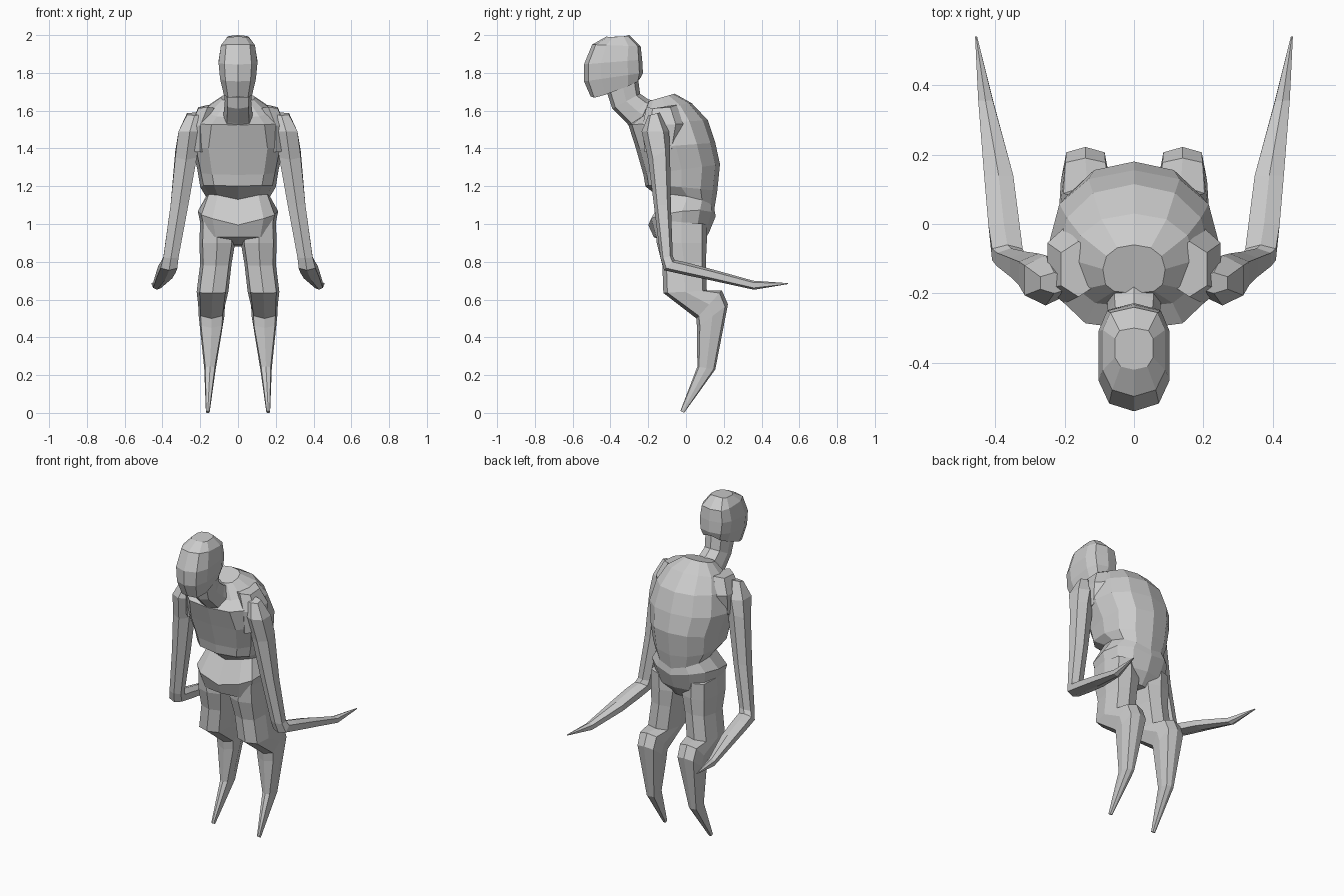
import bpy, bmesh, math

skin = bpy.data.materials.new("plain grey")
skin.diffuse_color = (0.6, 0.6, 0.6, 1)


def power(v, p):
    return math.copysign(abs(v) ** p, v) if abs(v) > 1e-6 else 0.0


def loft(name, rings, sides, front_p=0.7, back_p=0.85, mirror=False):
    """Skin a body part over tilted rings.
    Ring: centre x, half width, front (y, z), back (y, z), lift of the sides."""
    bm = bmesh.new()
    widest = max(power(math.sin(2 * math.pi * i / sides), front_p) for i in range(sides))
    loops = []
    for cx, w, (yf, zf), (yb, zb), lift in rings:
        loop = []
        for i in range(sides):
            a = 2 * math.pi * i / sides
            c, s = math.cos(a), math.sin(a)
            p = front_p if c > 0 else back_p
            u, v = power(c, p), power(s, p) / widest
            v = max(-1, min(1, v))
            loop.append(bm.verts.new((cx + w * v,
                                      (yf + yb) / 2 + (yf - yb) / 2 * u,
                                      (zf + zb) / 2 + (zf - zb) / 2 * u + lift * abs(v))))
        loops.append(loop)
    for a, b in zip(loops, loops[1:]):
        for i in range(sides):
            j = (i + 1) % sides
            bm.faces.new((a[i], a[j], b[j], b[i]))
    bm.faces.new(loops[0])
    bm.faces.new(loops[-1])
    bmesh.ops.recalc_face_normals(bm, faces=bm.faces)
    mesh = bpy.data.meshes.new(name)
    bm.to_mesh(mesh)
    bm.free()
    mesh.materials.append(skin)
    ob = bpy.data.objects.new(name, mesh)
    bpy.context.collection.objects.link(ob)
    if mirror:
        m = ob.modifiers.new("mirror", 'MIRROR')
        m.use_mirror_merge = False
    return ob


# Hunched torso, from crotch to upper back
loft("torso", [
    (0, 0.08, (-0.06, 0.89), (0.07, 0.88), 0),
    (0, 0.185, (-0.17, 0.93), (0.12, 0.95), 0),
    (0, 0.213, (-0.20, 0.995), (0.157, 1.04), 0.05),
    (0, 0.17, (-0.13, 1.13), (0.15, 1.08), 0.04),
    (0, 0.20, (-0.215, 1.20), (0.165, 1.17), 0.01),
    (0, 0.215, (-0.225, 1.26), (0.18, 1.316), 0),
    (0, 0.245, (-0.265, 1.40), (0.155, 1.43), 0),
    (0, 0.22, (-0.305, 1.525), (0.115, 1.55), 0),
    (0, 0.175, (-0.24, 1.56), (0.03, 1.64), 0.01),
    (0, 0.09, (-0.20, 1.65), (-0.06, 1.69), 0),
], 12, 0.65, 0.9)

# Neck leaning forward
loft("neck", [
    (0, 0.08, (-0.27, 1.48), (-0.12, 1.64), 0),
    (0, 0.075, (-0.31, 1.53), (-0.20, 1.66), 0),
    (0, 0.07, (-0.39, 1.61), (-0.243, 1.69), 0),
    (0, 0.075, (-0.42, 1.70), (-0.255, 1.78), 0),
], 8)

# Head
loft("head", [
    (0, 0.075, (-0.505, 1.675), (-0.24, 1.775), -0.02),
    (0, 0.095, (-0.54, 1.755), (-0.228, 1.80), 0),
    (0, 0.103, (-0.54, 1.845), (-0.232, 1.87), 0),
    (0, 0.09, (-0.497, 1.95), (-0.24, 1.94), 0),
    (0, 0.055, (-0.42, 1.993), (-0.30, 2.0), -0.005),
], 10, 0.75, 0.6)

# Arms: upper arm hangs down, blade-like forearm points backwards
loft("arm", [
    (0.23, 0.04, (-0.20, 1.575), (-0.14, 1.59), 0),
    (0.255, 0.06, (-0.235, 1.49), (-0.09, 1.49), 0),
    (0.275, 0.057, (-0.20, 1.34), (-0.085, 1.40), 0),
    (0.31, 0.047, (-0.17, 1.10), (-0.08, 1.10), 0),
    (0.355, 0.04, (-0.135, 0.82), (-0.07, 0.83), 0),
    (0.365, 0.044, (-0.116, 0.755), (-0.06, 0.81), 0),
    (0.375, 0.045, (0.0, 0.729), (0.0, 0.797), 0),
    (0.39, 0.042, (0.14, 0.70), (0.14, 0.76), 0),
    (0.428, 0.021, (0.36, 0.652), (0.355, 0.70), 0),
    (0.455, 0.003, (0.54, 0.682), (0.54, 0.687), 0),
], 6, 0.75, 0.75, mirror=True)

# Shoulder bridges between chest and arm
loft("shoulder", [
    (0.16, 0.05, (-0.21, 1.62), (-0.05, 1.63), -0.01),
    (0.20, 0.05, (-0.23, 1.52), (-0.01, 1.53), 0),
    (0.20, 0.04, (-0.22, 1.38), (-0.04, 1.40), 0),
], 6, 0.75, 0.75, mirror=True)

# Legs: thick thigh, backward-set knee, shin tapering to a point
loft("leg", [
    (0.115, 0.085, (-0.16, 1.02), (0.11, 1.0), 0),
    (0.11, 0.095, (-0.155, 0.90), (0.11, 0.90), 0),
    (0.117, 0.083, (-0.125, 0.78), (0.105, 0.80), 0),
    (0.135, 0.084, (-0.12, 0.635), (0.11, 0.648), 0),
    (0.14, 0.071, (0.055, 0.50), (0.19, 0.648), 0),
    (0.14, 0.068, (0.058, 0.45), (0.222, 0.575), 0),
    (0.148, 0.031, (0.06, 0.245), (0.155, 0.23), 0),
    (0.16, 0.01, (-0.03, 0.01), (-0.01, 0.0), 0),
], 8, 0.6, 0.6, mirror=True)
